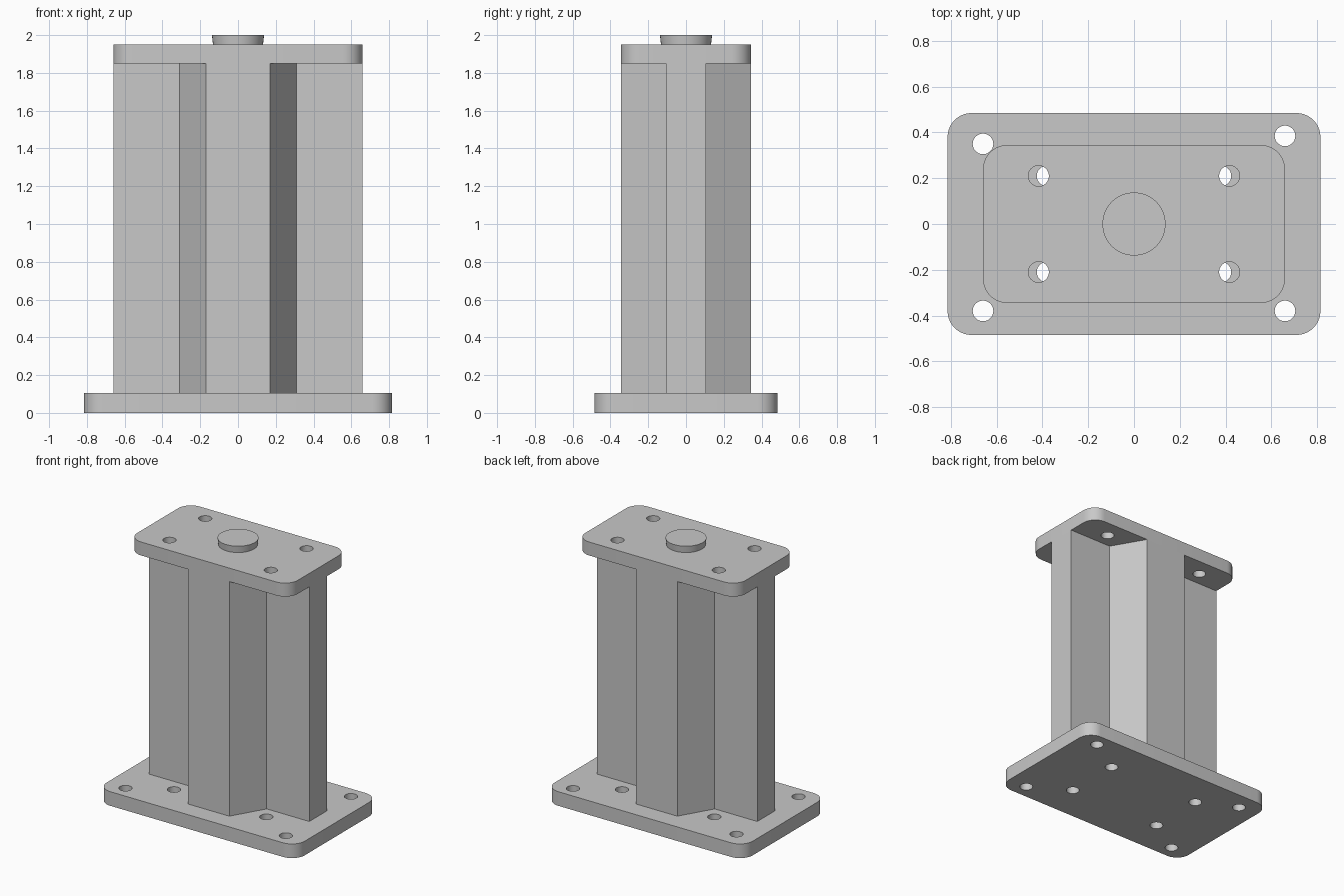
import bpy
import bmesh
from math import cos, sin, pi, radians
from mathutils import Vector

cube = bpy.data.objects.get("Cube")
if cube:
    bpy.data.objects.remove(cube, do_unlink=True)

grey = bpy.data.materials.new("plain grey")
grey.use_nodes = True
grey.diffuse_color = (0.58, 0.58, 0.58, 1)
grey.node_tree.nodes["Principled BSDF"].inputs["Base Color"].default_value = grey.diffuse_color


def circle(x, y, r, n=40):
    return [(x + r * cos(2 * pi * i / n), y + r * sin(2 * pi * i / n)) for i in range(n)]


def rounded_rectangle(hx, hy, r, n=10):
    points = []
    for k, (sx, sy) in enumerate([(1, 1), (-1, 1), (-1, -1), (1, -1)]):
        for i in range(n + 1):
            a = (k + i / n) * pi / 2
            points.append((sx * (hx - r) + r * cos(a), sy * (hy - r) + r * sin(a)))
    return points


def prism(name, outline, z0, z1, holes=(), bottom_scale=1):
    """Upright solid with the given outline and through holes."""
    bm = bmesh.new()
    caps = ([], [])
    for loop in [outline, *holes]:
        rings = [[bm.verts.new((x * s, y * s, z)) for x, y in loop]
                 for z, s in ((z0, bottom_scale), (z1, 1))]
        n = len(loop)
        for i in range(n):
            j = (i + 1) % n
            bm.faces.new((rings[0][i], rings[0][j], rings[1][j], rings[1][i]))
            for cap, ring in zip(caps, rings):
                cap.append(bm.edges.get((ring[i], ring[j])))
    for cap, direction in zip(caps, (-1, 1)):
        bmesh.ops.triangle_fill(bm, edges=cap, use_beauty=True,
                                normal=Vector((0, 0, direction)))
    bmesh.ops.recalc_face_normals(bm, faces=bm.faces)
    mesh = bpy.data.meshes.new(name)
    bm.to_mesh(mesh)
    bm.free()
    mesh.materials.append(grey)
    obj = bpy.data.objects.new(name, mesh)
    bpy.context.collection.objects.link(obj)
    bpy.ops.object.select_all(action='DESELECT')
    obj.select_set(True)
    bpy.context.view_layer.objects.active = obj
    bpy.ops.object.shade_smooth_by_angle(angle=radians(30))
    return obj


def four_holes(x, y, r=0.045):
    return [circle(sx * x, sy * y, r) for sx in (-1, 1) for sy in (-1, 1)]


# Base plate: corner holes (the back right one sits lower) and inner holes
corner_holes = [circle(x, y, 0.045) for x, y in
                [(-0.66, -0.38), (0.66, -0.38), (0.66, 0.385), (-0.66, 0.35)]]
prism("base_plate", rounded_rectangle(0.815, 0.485, 0.105), 0, 0.105,
      corner_holes + four_holes(0.38, 0.21))

# Column: wide centre with slanted sides running into two flat wings
quarter = [(0.66, 0.105), (0.31, 0.105), (0.17, 0.345)]
half = quarter + [(-x, y) for x, y in reversed(quarter)]
prism("column", half + [(-x, -y) for x, y in half], 0.105, 1.85)

# Top plate and its round boss
prism("top_plate", rounded_rectangle(0.66, 0.345, 0.105), 1.85, 1.95,
      four_holes(0.417, 0.21))
prism("top_boss", circle(0, 0, 0.138, 64), 1.95, 2.0, bottom_scale=0.96)
